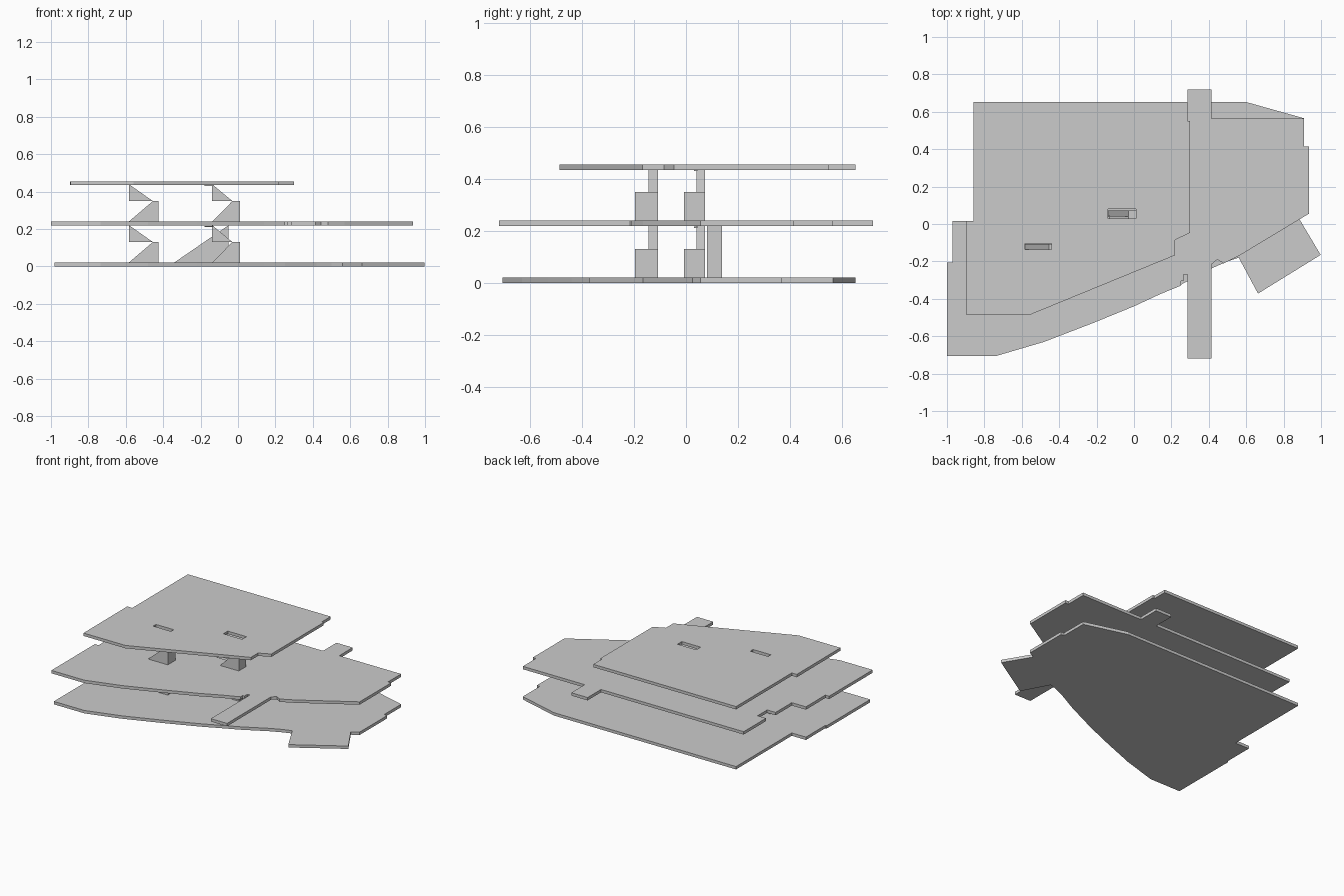
import bpy, bmesh

if "Cube" in bpy.data.objects:
    bpy.data.objects.remove(bpy.data.objects["Cube"])

T = 0.021  # slab thickness


def rect(x0, x1, y0, y1):
    return [(x0, y0), (x1, y0), (x1, y1), (x0, y1)]


def slab(name, z, outline, holes=()):
    """Flat filled outline with openings, turned into a mesh."""
    cu = bpy.data.curves.new(name, 'CURVE')
    cu.dimensions = '2D'
    cu.fill_mode = 'BOTH'
    cu.extrude = T / 2
    for loop in [outline, *holes]:
        sp = cu.splines.new('POLY')
        sp.points.add(len(loop) - 1)
        for p, (x, y) in zip(sp.points, loop):
            p.co = (x, y, 0, 1)
        sp.use_cyclic_u = True
        sp.use_smooth = False
    ob = bpy.data.objects.new(name, cu)
    ob.location.z = z + T / 2
    bpy.context.collection.objects.link(ob)
    bpy.ops.object.select_all(action='DESELECT')
    ob.select_set(True)
    bpy.context.view_layer.objects.active = ob
    bpy.ops.object.convert(target='MESH')


def prism(name, profile, y0, y1):
    """Side profile in x, z pushed along y."""
    bm = bmesh.new()
    face = bm.faces.new([bm.verts.new((x, y0, z)) for x, z in profile])
    ext = bmesh.ops.extrude_face_region(bm, geom=[face])
    bmesh.ops.translate(bm, vec=(0, y1 - y0, 0),
                        verts=[v for v in ext['geom'] if isinstance(v, bmesh.types.BMVert)])
    bmesh.ops.recalc_face_normals(bm, faces=bm.faces)
    me = bpy.data.meshes.new(name)
    bm.to_mesh(me)
    bm.free()
    bpy.context.collection.objects.link(bpy.data.objects.new(name, me))


def switchback(name, x0, xm, x1, y0, ym, y1, z):
    """Lower flight, half landing and returning upper flight."""
    zl, zt = z + 0.109, z + 0.199
    prism(name + "_lower_flight", [(x0, z), (xm, z), (xm, zl)], y0, ym)
    prism(name + "_landing", [(xm, z), (x1, z), (x1, zl), (xm, zl)], y0, y1)
    prism(name + "_upper_flight", [(x0, zl), (xm, zl), (x0, zt)], ym, y1)


# Shared curved front edge, left to right
front = [(-0.735, -0.705), (-0.48, -0.63), (-0.22, -0.53), (0.0, -0.44), (0.14, -0.375)]
hole_a = rect(-0.583, -0.44, -0.137, -0.105)
hole_b = rect(-0.138, 0.012, 0.03, 0.08)

# Ground slab with angled entrance wing
slab("ground_floor", 0.0,
     [(-0.98, -0.705)] + front +
     [(0.25, -0.325), (0.42, -0.235), (0.50, -0.20), (0.56, -0.18), (0.663, -0.372),
      (0.998, -0.165), (0.885, 0.025), (0.935, 0.055), (0.935, 0.37), (0.91, 0.37),
      (0.91, 0.565), (0.60, 0.652), (-0.857, 0.652), (-0.857, 0.015), (-0.97, 0.015),
      (-0.97, -0.207), (-0.98, -0.207)])

# Middle slab with long cross strip
slab("middle_floor", 0.219,
     [(-1.0, -0.705)] + front +
     [(0.25, -0.33), (0.25, -0.305), (0.265, -0.305), (0.265, -0.27), (0.285, -0.27),
      (0.285, -0.718), (0.415, -0.718), (0.415, -0.215), (0.445, -0.19), (0.48, -0.21),
      (0.57, -0.165), (0.935, 0.055), (0.935, 0.415), (0.91, 0.415), (0.91, 0.565),
      (0.415, 0.565), (0.415, 0.718), (0.285, 0.718), (0.285, 0.565), (-0.857, 0.565),
      (-0.857, 0.31), (-0.79, 0.31), (-0.79, 0.20), (-0.857, 0.20), (-0.857, 0.015),
      (-0.97, 0.015), (-0.97, -0.207), (-1.0, -0.207)],
     [hole_a, hole_b, rect(-0.25, -0.05, 0.085, 0.14)])

# Upper slab
slab("upper_floor", 0.434,
     [(-0.895, -0.487), (-0.56, -0.487), (0.22, -0.167), (0.22, -0.085), (0.30, -0.047),
      (0.30, 0.55), (0.285, 0.55), (0.285, 0.652), (-0.857, 0.652), (-0.857, 0.015),
      (-0.897, 0.015)],
     [hole_a, hole_b])

# Stairs on both storeys
for level, z in (("ground", T), ("middle", 0.24)):
    switchback(level + "_west_stair", -0.583, -0.455, -0.424, -0.197, -0.145, -0.107, z)
    switchback(level + "_east_stair", -0.138, -0.03, 0.012, -0.008, 0.04, 0.073, z)
    # thin stair head under the slab above
    x0 = -0.178
    prism(level + "_stair_head", [(x0, z + 0.19), (-0.13, z + 0.19), (-0.13, z + 0.196),
                                  (x0, z + 0.196)], 0.03, 0.045)

# Single straight stair
prism("straight_stair", [(-0.34, T), (-0.05, T), (-0.05, 0.22)], 0.08, 0.138)
